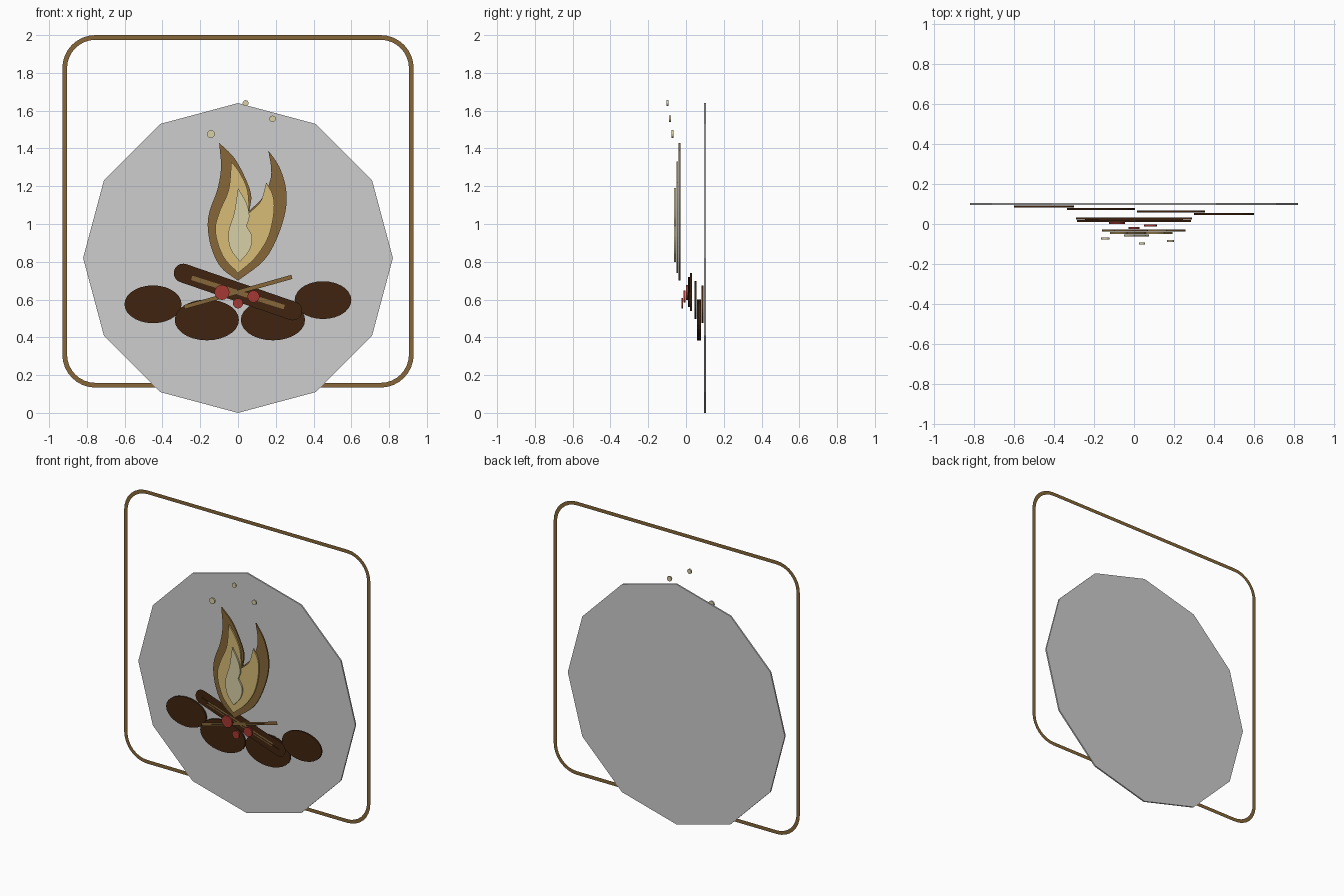
import bpy
import bmesh
from math import sin, cos, pi, tau
from mathutils import Vector

cube = bpy.data.objects.get("Cube")
if cube:
    bpy.data.objects.remove(cube, do_unlink=True)

THICK = 0.01      # depth of each solid layer
STEP = 0.0125     # spacing between layers
BACK = 0.1        # depth of the backing disc


def material(name, rgb):
    linear = [((c / 255 + 0.055) / 1.055) ** 2.4 for c in rgb] + [1]
    mat = bpy.data.materials.new(name)
    mat.use_nodes = True
    mat.diffuse_color = linear
    bsdf = next(n for n in mat.node_tree.nodes if n.type == "BSDF_PRINCIPLED")
    bsdf.inputs["Base Color"].default_value = linear
    return mat


grey = material("stone grey", (205, 205, 205))
bronze = material("bronze brown", (134, 103, 56))
bark = material("dark bark", (64, 36, 16))
red = material("ember red", (165, 57, 50))
gold = material("flame gold", (216, 188, 119))
cream = material("pale cream", (216, 208, 167))


def finish(name, bm, mat):
    mesh = bpy.data.meshes.new(name)
    bm.to_mesh(mesh)
    bm.free()
    mesh.materials.append(mat)
    obj = bpy.data.objects.new(name, mesh)
    bpy.context.collection.objects.link(obj)
    return obj


def plate(name, outline, y, mat, thick=THICK):
    """Flat shape in the front plane, centred in depth on y."""
    bm = bmesh.new()
    face = bm.faces.new([bm.verts.new((x, y - thick / 2, z)) for x, z in outline])
    face.normal_update()
    if face.normal.y > 0:
        face.normal_flip()
    if thick:
        extra = bmesh.ops.extrude_face_region(bm, geom=[face], use_keep_orig=True)
        moved = [g for g in extra["geom"] if isinstance(g, bmesh.types.BMVert)]
        bmesh.ops.translate(bm, verts=moved, vec=(0, thick, 0))
        bmesh.ops.recalc_face_normals(bm, faces=bm.faces[:])
    bmesh.ops.triangulate(bm, faces=[f for f in bm.faces if len(f.verts) > 4])
    return finish(name, bm, mat)


def ellipse(cx, cz, rx, rz, sides):
    return [(cx + rx * cos(tau * i / sides), cz + rz * sin(tau * i / sides))
            for i in range(sides)]


def smooth_path(points, steps=5):
    """Smooth open path running through all the points."""
    pts = [Vector(p) for p in points]
    pts = [pts[0] * 2 - pts[1]] + pts + [pts[-1] * 2 - pts[-2]]
    path = []
    for a, b, c, d in zip(pts, pts[1:], pts[2:], pts[3:]):
        for i in range(steps):
            t = i / steps
            path.append(b + (c - a) * (t / 2)
                        + (a * 2 - b * 5 + c * 4 - d) * (t * t / 2)
                        + (b * 3 - a - c * 3 + d) * (t ** 3 / 2))
    return path


def flame(name, runs, layer, mat):
    """Closed outline from smooth runs that meet at sharp corners."""
    outline = []
    for i, run in enumerate(runs):
        following = runs[(i + 1) % len(runs)]
        outline += smooth_path(run + [following[0]])
    plate(name, outline, BACK - layer * STEP, mat)


def ribbon(name, start, end, radius, y, mat, rounded):
    """Flat strip with a thin bark spine along its centre line."""
    a, b = Vector(start), Vector(end)
    along = (b - a).normalized() * radius
    across = Vector((-along.y, along.x))
    turns = [pi * i / 10 for i in range(11)] if rounded else [0, pi]
    outline = [b - across * cos(t) + along * (sin(t) if rounded else 0) for t in turns]
    outline += [a + across * cos(t) - along * (sin(t) if rounded else 0) for t in turns]
    plate(name, outline, y, mat, 0)
    bm = bmesh.new()
    bm.faces.new([bm.verts.new((p.x, y + d, p.y)) for p, d in
                  ((a, -THICK / 2), (b, -THICK / 2), (b, THICK / 2), (a, THICK / 2))])
    finish(name + "_spine", bm, bark)


# Backing disc
plate("backing_disc", [(z, x + 0.82) for x, z in ellipse(0, 0, 0.82, 0.82, 12)], BACK, grey)

# Flat rounded frame
bm = bmesh.new()
loops = []
for inset in (0, 0.025):
    loop = []
    for k, (sx, sz) in enumerate(((1, 1), (-1, 1), (-1, -1), (1, -1))):
        for i in range(9):
            t = pi / 2 * (k + i / 8)
            r = 0.175 - inset
            loop.append(bm.verts.new((sx * 0.755 + r * cos(t), BACK,
                                      1.067 + sz * 0.758 + r * sin(t))))
    loops.append(loop)
outer, inner = loops
for i in range(len(outer)):
    bm.faces.new((outer[i - 1], inner[i - 1], inner[i], outer[i]))
bm.normal_update()
bmesh.ops.reverse_faces(bm, faces=[f for f in bm.faces if f.normal.y > 0])
finish("frame", bm, bronze)

# Hearth stones
stones = [(-0.45, 0.575, 0.151, 0.1), (-0.165, 0.492, 0.17, 0.108),
          (0.185, 0.492, 0.17, 0.108), (0.45, 0.597, 0.15, 0.1)]
for i, (x, z, rx, rz) in enumerate(stones, 1):
    plate(f"stone_{i}", ellipse(x, z, rx, rz, 28), BACK - i * STEP, bark)

# Log and sticks
ribbon("log", (-0.29, 0.74), (0.29, 0.54), 0.05, 0.0275, bark, True)
ribbon("log_stick", (-0.245, 0.715), (0.245, 0.56), 0.012, 0.0215, bronze, False)
ribbon("cross_stick", (-0.285, 0.56), (0.285, 0.72), 0.011, 0.0155, bronze, False)

# Embers
embers = [(-0.085, 0.638, 0.04), (0.082, 0.616, 0.032), (0, 0.58, 0.027)]
for i, (x, z, r) in enumerate(embers):
    plate(f"ember_{i + 1}", ellipse(x, z, r, r, 16), 0.005 - i * STEP, red)

# Flames
flame("outer_flame", [
    [(0, 0.7), (-0.09, 0.77), (-0.14, 0.87), (-0.16, 0.98), (-0.15, 1.07),
     (-0.11, 1.18), (-0.09, 1.3)],
    [(-0.1, 1.43), (-0.02, 1.35), (0.04, 1.24), (0.07, 1.15)],
    [(0.06, 1.07), (0.13, 1.14), (0.17, 1.23), (0.175, 1.3)],
    [(0.16, 1.39), (0.22, 1.3), (0.255, 1.18), (0.25, 1.06), (0.2, 0.91),
     (0.13, 0.8)]], 10.7, bronze)
flame("middle_flame", [
    [(0, 0.74), (-0.08, 0.83), (-0.12, 0.96), (-0.1, 1.06), (-0.05, 1.18)],
    [(-0.035, 1.33), (0.01, 1.27), (0.05, 1.18)],
    [(0.06, 1.06), (0.12, 1.12)],
    [(0.15, 1.22), (0.185, 1.15), (0.19, 1.06), (0.16, 0.93), (0.09, 0.82)]],
    11.7, gold)
flame("inner_flame", [
    [(0.01, 0.8), (-0.04, 0.87), (-0.05, 0.96), (-0.02, 1.06)],
    [(0, 1.19), (0.045, 1.11), (0.06, 1.04)],
    [(0.045, 0.99), (0.075, 0.93), (0.06, 0.86)]], 12.7, cream)

# Sparks
sparks = [(-0.143, 1.476, 0.021), (0.183, 1.557, 0.017), (0.04, 1.64, 0.016)]
for i, (x, z, r) in enumerate(sparks):
    plate(f"spark_{i + 1}", ellipse(x, z, r, r, 12), -0.072 - i * STEP, cream)
